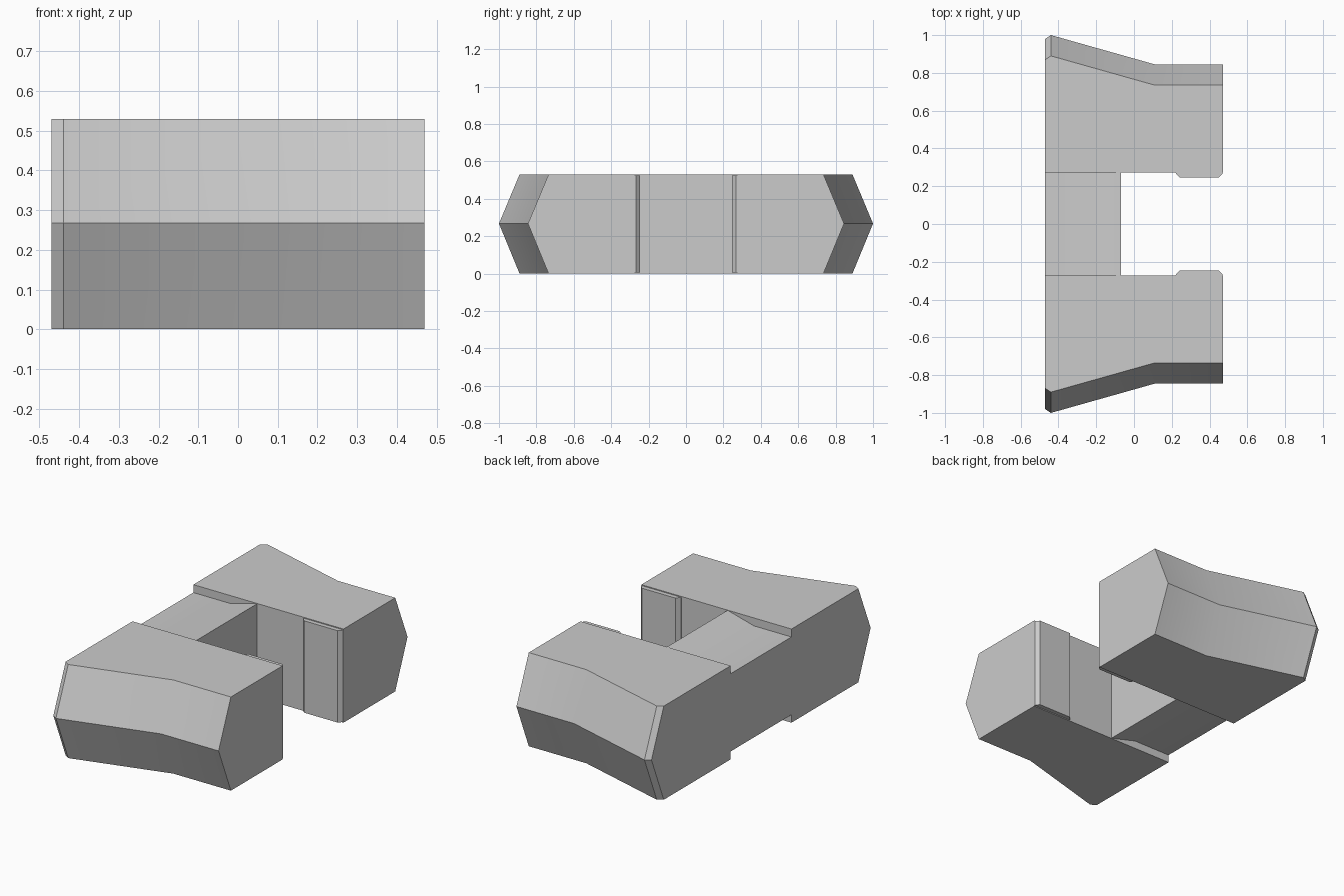
import bpy
import bmesh
from math import radians

cube = bpy.data.objects.get("Cube")
if cube:
    bpy.data.objects.remove(cube, do_unlink=True)

grey = bpy.data.materials.new("plain_grey")
grey.use_nodes = True
colour = (0.6, 0.6, 0.6, 1)
grey.diffuse_color = colour
grey.node_tree.nodes["Principled BSDF"].inputs["Base Color"].default_value = colour

HEIGHT, MID = 0.53, 0.267
INNER = 0.272


def loft(name, sections):
    """Skin a row of matching cross-sections and cap both ends."""
    bm = bmesh.new()
    rings = [[bm.verts.new(p) for p in s] for s in sections]
    for a, b in zip(rings, rings[1:]):
        for i in range(len(a)):
            j = (i + 1) % len(a)
            bm.faces.new((a[i], a[j], b[j], b[i]))
    bm.faces.new(rings[0])
    bm.faces.new(rings[-1])
    bmesh.ops.recalc_face_normals(bm, faces=bm.faces)
    mesh = bpy.data.meshes.new(name)
    bm.to_mesh(mesh)
    bm.free()
    mesh.materials.append(grey)
    obj = bpy.data.objects.new(name, mesh)
    bpy.context.collection.objects.link(obj)
    bpy.ops.object.select_all(action="DESELECT")
    obj.select_set(True)
    bpy.context.view_layer.objects.active = obj
    bpy.ops.object.shade_smooth_by_angle(angle=radians(30))
    return obj


# Side blocks: wedge-sided, flaring toward the rear end
stations = [(-0.47, 0.87), (-0.44, 0.89), (0.11, 0.735), (0.47, 0.735)]
# Grip pads: thin chamfered plates on the inner walls
pad_outline = [(0.22, INNER + 0.01), (0.22, INNER - 0.002), (0.24, 0.247),
               (0.45, 0.247), (0.469, INNER - 0.005), (0.469, INNER + 0.01)]

for side, s in (("left", 1), ("right", -1)):
    loft(f"{side}_side_block".replace("left", "rear").replace("right", "front"),
         [[(x, s * INNER, 0), (x, s * y, 0), (x, s * (y + 0.11), MID),
           (x, s * y, HEIGHT), (x, s * INNER, HEIGHT)] for x, y in stations])
    loft("rear_grip_pad" if s > 0 else "front_grip_pad",
         [[(x, s * y, z) for x, y in pad_outline] for z in (0.005, 0.525)])

# Bridge: recessed at the back, ramping up to full height at the inner wall
step = 0.045
half = [(-0.47, step), (-0.235, step), (-0.07, 0.001)]
profile = half + [(x, HEIGHT - z) for x, z in reversed(half)]
loft("bridge", [[(x, y, z) for x, z in profile] for y in (-INNER, INNER)])
